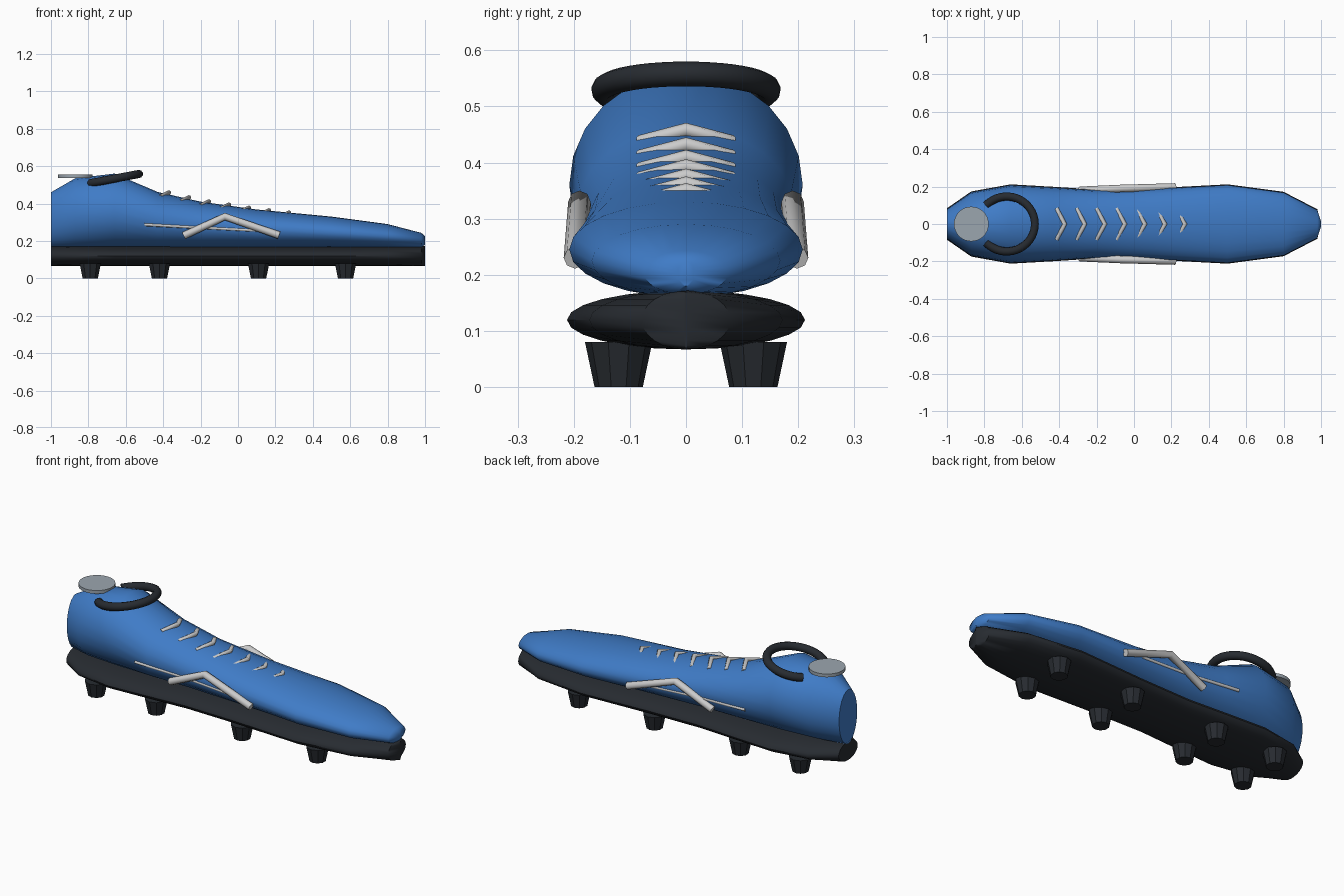
import bpy, bmesh, math
from mathutils import Vector

if "Cube" in bpy.data.objects:
    bpy.data.objects.remove(bpy.data.objects["Cube"])


def material(name, rgb):
    m = bpy.data.materials.new(name)
    m.diffuse_color = (*rgb, 1)
    m.use_nodes = True
    m.node_tree.nodes["Principled BSDF"].inputs["Base Color"].default_value = m.diffuse_color
    return m


BLUE = material("blue", (0.05, 0.2, 0.57))
DARK = material("dark", (0.02, 0.024, 0.03))
WHITE = material("off_white", (0.6, 0.6, 0.58))
GREY = material("cool_grey", (0.33, 0.38, 0.43))


def finish(ob, mat, angle=40):
    ob.data.materials.clear()
    ob.data.materials.append(mat)
    bpy.ops.object.select_all(action='DESELECT')
    ob.select_set(True)
    bpy.context.view_layer.objects.active = ob
    if ob.type == 'CURVE':
        bpy.ops.object.convert(target='MESH')
        ob = bpy.context.object
    bpy.ops.object.shade_smooth_by_angle(angle=math.radians(angle))
    return ob


def loft(name, sections, mat, sides=24):
    """Skin elliptical sections given as (x, half width, bottom, top)."""
    bm = bmesh.new()
    rings = []
    for x, w, z0, z1 in sections:
        ring = []
        for i in range(sides):
            t = 2 * math.pi * i / sides
            ring.append(bm.verts.new((x, w * math.cos(t),
                                      (z0 + z1) / 2 + (z1 - z0) / 2 * math.sin(t))))
        rings.append(ring)
    for a, b in zip(rings, rings[1:]):
        for i in range(sides):
            j = (i + 1) % sides
            bm.faces.new((a[i], a[j], b[j], b[i]))
    bm.faces.new(rings[0])
    bm.faces.new(rings[-1][::-1])
    bmesh.ops.recalc_face_normals(bm, faces=bm.faces)
    me = bpy.data.meshes.new(name)
    bm.to_mesh(me)
    bm.free()
    ob = bpy.data.objects.new(name, me)
    bpy.context.collection.objects.link(ob)
    return finish(ob, mat, 50)


def tube(name, points, radius, mat, res=2):
    cu = bpy.data.curves.new(name, 'CURVE')
    cu.dimensions = '3D'
    cu.bevel_depth = radius
    cu.bevel_resolution = res
    cu.use_fill_caps = True
    sp = cu.splines.new('POLY')
    sp.points.add(len(points) - 1)
    for p, co in zip(sp.points, points):
        p.co = (*co, 1)
    ob = bpy.data.objects.new(name, cu)
    bpy.context.collection.objects.link(ob)
    return finish(ob, mat, 50)


# Upper: (x, half width, bottom, top)
UPPER = [(-1.0, 0.08, 0.16, 0.46), (-0.87, 0.17, 0.16, 0.535),
         (-0.66, 0.208, 0.16, 0.56), (-0.43, 0.195, 0.16, 0.462),
         (-0.2, 0.18, 0.16, 0.41), (0.1, 0.187, 0.16, 0.368),
         (0.5, 0.208, 0.16, 0.33), (0.8, 0.168, 0.16, 0.29),
         (0.98, 0.075, 0.165, 0.243), (1.0, 0.015, 0.18, 0.225)]
loft("upper", UPPER, BLUE)


def upper_at(x, k):
    for a, b in zip(UPPER, UPPER[1:]):
        if a[0] <= x <= b[0]:
            return a[k] + (b[k] - a[k]) * (x - a[0]) / (b[0] - a[0])


# Sole plate: same outline, constant thickness
loft("sole", [(x, w + 0.004 if x < 1 else 0.004, 0.067, 0.172)
              for x, w, _, _ in UPPER], DARK)

# Studs in mirrored pairs
for n, x in enumerate((-0.79, -0.42, 0.11, 0.575), 1):
    for side, s in (("right", -1), ("left", 1)):
        bpy.ops.mesh.primitive_cone_add(vertices=10, radius1=0.043, radius2=0.06,
                                        depth=0.08, location=(x, s * 0.12, 0.04))
        ob = bpy.context.object
        ob.name = f"stud_{n}_{side}"
        finish(ob, DARK, 20)

# Open collar ring, tilted up toward the toe
arc = []
for i in range(33):
    t = math.radians(-137 + 274 * i / 32)
    x = -0.68 + 0.15 * math.cos(t)
    arc.append((x, 0.147 * math.sin(t), 0.558 + 0.19 * (x + 0.53)))
tube("collar", arc, 0.022, DARK, 3)

# Heel disc
bpy.ops.mesh.primitive_cylinder_add(vertices=32, radius=0.093, depth=0.018,
                                    location=(-0.87, 0, 0.546))
bpy.context.object.name = "heel_disc"
finish(bpy.context.object, GREY, 40)

# V-shaped laces down the instep
for i in range(7):
    x = -0.37 + 0.107 * i
    z = upper_at(x, 3) + 0.01 - 0.0018 * i
    tube(f"lace_{i + 1}", [(x - 0.045, -0.082, z - 0.022), (x, 0, z),
                           (x - 0.045, 0.082, z - 0.022)], 0.0125, WHITE)

# Side chevrons and thin piping on both sides
for side, s in (("right", -1), ("left", 1)):
    tube(f"side_chevron_{side}", [(-0.29, s * 0.18, 0.228), (-0.07, s * 0.19, 0.33),
                                  (0.22, s * 0.198, 0.23)], 0.02, WHITE)
    line = [(x, s * (upper_at(x, 1) - 0.006), 0.287 - 0.052 * (x + 0.5))
            for x in (-0.5, -0.43, -0.2, 0.1)]
    tube(f"side_piping_{side}", line, 0.008, WHITE)
